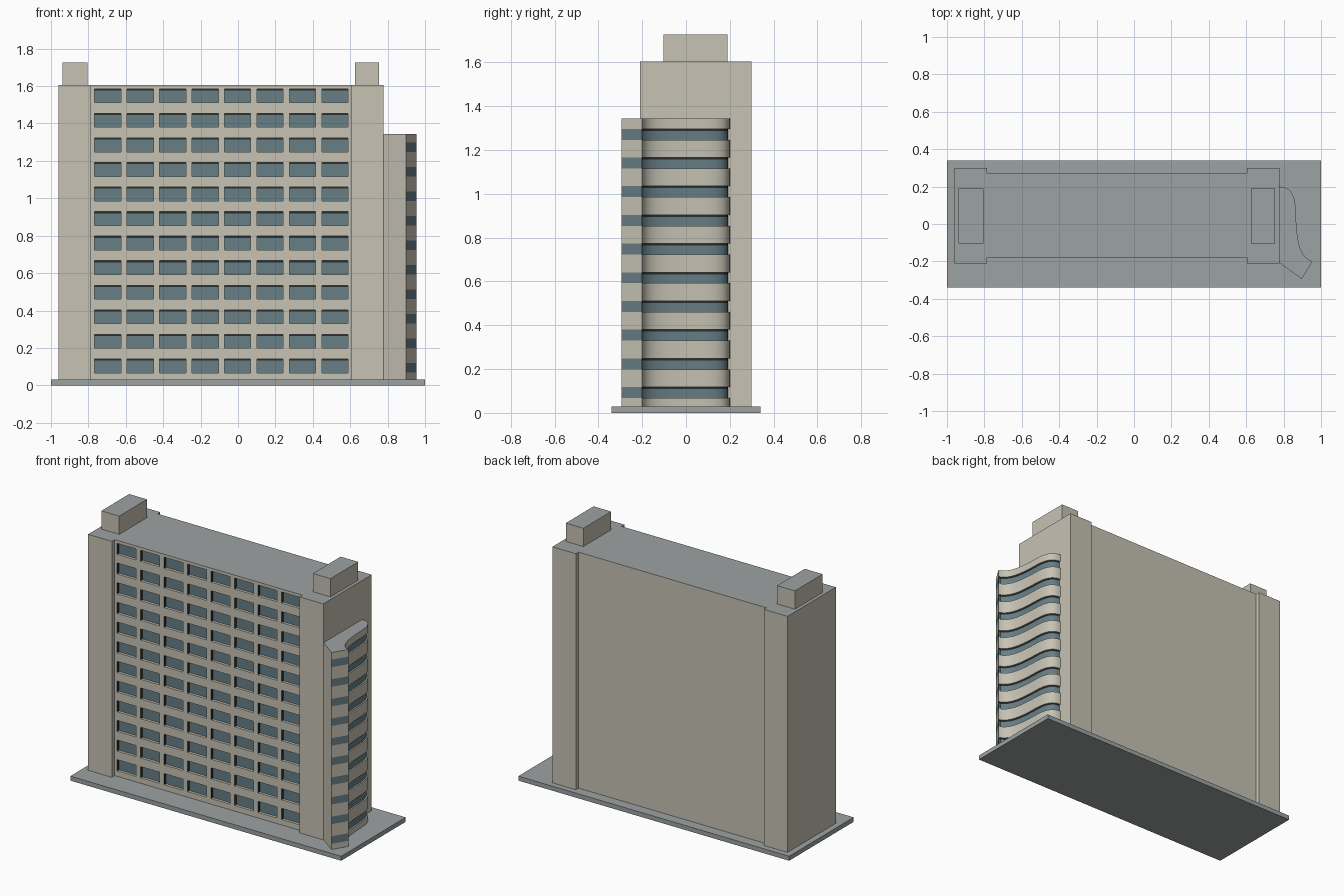
import bpy, bmesh
from mathutils import Vector
from mathutils.geometry import interpolate_bezier

if "Cube" in bpy.data.objects:
    bpy.data.objects.remove(bpy.data.objects["Cube"])


def material(name, rgb):
    m = bpy.data.materials.new(name)
    m.diffuse_color = (*rgb, 1)
    m.use_nodes = True
    m.node_tree.nodes["Principled BSDF"].inputs["Base Color"].default_value = m.diffuse_color
    return m


MATS = [material("beige wall", (0.57, 0.54, 0.455)),
        material("grey roof", (0.335, 0.365, 0.37)),
        material("blue glass", (0.135, 0.21, 0.235)),
        material("dark frame", (0.022, 0.028, 0.03))]
WALL, ROOF, GLASS, DARK = range(4)
GROUND, TOP = 0.03, 1.605


def finish(name, bm, smooth=False):
    me = bpy.data.meshes.new(name)
    bm.to_mesh(me)
    bm.free()
    for m in MATS:
        me.materials.append(m)
    ob = bpy.data.objects.new(name, me)
    bpy.context.collection.objects.link(ob)
    if smooth:
        bpy.ops.object.select_all(action='DESELECT')
        ob.select_set(True)
        bpy.context.view_layer.objects.active = ob
        bpy.ops.object.shade_smooth_by_angle(angle=0.6)
    return ob


def quad(bm, pts, mat):
    f = bm.faces.new([bm.verts.new(p) for p in pts])
    f.material_index = mat
    return f


def box_mesh(x0, x1, y0, y1, z0, z1, side=WALL):
    """Box whose upward face takes the roof colour."""
    bm = bmesh.new()
    bmesh.ops.create_cube(bm, size=1)
    for v in bm.verts:
        v.co = Vector(((x0 + x1) / 2 + v.co.x * (x1 - x0),
                       (y0 + y1) / 2 + v.co.y * (y1 - y0),
                       (z0 + z1) / 2 + v.co.z * (z1 - z0)))
    bm.normal_update()
    for f in bm.faces:
        f.material_index = ROOF if f.normal.z > 0.9 else side
    return bm


# Ground slab, end towers and rooftop plant rooms
finish("ground_slab", box_mesh(-1, 1, -0.34, 0.34, 0, GROUND, ROOF))
for side, x0, x1, p0, p1 in (("left", -0.96, -0.785, -0.937, -0.805),
                             ("right", 0.603, 0.777, 0.625, 0.755)):
    finish(side + "_tower", box_mesh(x0, x1, -0.21, 0.30, GROUND, TOP))
    finish(side + "_plant_room", box_mesh(p0, p1, -0.103, 0.19, TOP, 1.727))

# Main block with a grid of recessed windows in its front face
X0, X1, YF, DEPTH = -0.785, 0.603, -0.18, 0.018
bm = box_mesh(X0, X1, YF, 0.272, GROUND, TOP)
bmesh.ops.delete(bm, geom=[f for f in bm.faces if f.normal.y < -0.9], context='FACES_ONLY')
xs, zs = [X0], [GROUND]
for i in range(8):
    xs += [-0.766 + i * 0.1735, -0.766 + i * 0.1735 + 0.14]
for i in range(12):
    zs += [0.067 + i * 0.1313, 0.067 + i * 0.1313 + 0.074]
xs.append(X1)
zs.append(TOP)


def front(a, b, c, d, y, mat):
    quad(bm, [(a, y, c), (b, y, c), (b, y, d), (a, y, d)], mat)


for i, (a, b) in enumerate(zip(xs, xs[1:])):
    for j, (c, d) in enumerate(zip(zs, zs[1:])):
        if not (i % 2 and j % 2):
            front(a, b, c, d, YF, WALL)
            continue
        yb, h = YF + DEPTH, d - 0.009
        front(a, b, c, h, yb, GLASS)
        front(a, b, h, d, yb, DARK)
        # sill, head and jambs of the window recess
        quad(bm, [(a, YF, c), (b, YF, c), (b, yb, c), (a, yb, c)], WALL)
        quad(bm, [(a, yb, d), (b, yb, d), (b, YF, d), (a, YF, d)], DARK)
        quad(bm, [(a, YF, c), (a, yb, c), (a, yb, d), (a, YF, d)], DARK)
        quad(bm, [(b, yb, c), (b, YF, c), (b, YF, d), (b, yb, d)], DARK)
finish("main_block", bm)

# Curved side wing: S-shaped plan, ending in a pointed front corner
curve = [Vector(p) for p in interpolate_bezier((0.775, 0.2, 0), (0.88, 0.2, 0),
                                               (0.862, 0.07, 0), (0.868, 0, 0), 14)]
curve += [Vector(p) for p in interpolate_bezier((0.868, 0, 0), (0.874, -0.09, 0),
                                                (0.885, -0.18, 0), (0.955, -0.2, 0), 14)][1:]
inset = []
for i, p in enumerate(curve):
    t = (curve[min(i + 1, len(curve) - 1)] - curve[max(i - 1, 0)]).normalized()
    inset.append(p + Vector((t.y, -t.x, 0)) * 0.009)
inset[0].x = 0.775
inset[-1] = curve[-1]
TIP, ROOT = Vector((0.897, -0.294, 0)), Vector((0.775, -0.206, 0))


def wing_layer(bm, line, z0, z1, curve_mat, end_mat, caps):
    """One storey band of the wing, coloured by which side each face is on."""
    plan = line + [TIP, ROOT]
    n = len(plan)
    lo = [bm.verts.new((p.x, p.y, z0)) for p in plan]
    hi = [bm.verts.new((p.x, p.y, z1)) for p in plan]
    for i in range(n - 1):
        f = bm.faces.new((lo[i + 1], lo[i], hi[i], hi[i + 1]))
        f.material_index = (curve_mat if i < len(line) - 1 else
                            end_mat if i == len(line) - 1 else WALL)
    if caps:
        bm.faces.new(lo).material_index = WALL
        cap = bm.faces.new(hi[::-1])
        cap.material_index = ROOF if z1 > 1.34 else WALL


bm = bmesh.new()
z = GROUND
for i in range(10):
    g0 = 0.068 + i * 0.131
    g1 = g0 + 0.05
    wing_layer(bm, curve, z, g0, WALL, WALL, True)
    wing_layer(bm, inset, g0, g1 - 0.009, GLASS, GLASS, False)
    wing_layer(bm, inset, g1 - 0.009, g1, DARK, GLASS, False)
    z = g1
wing_layer(bm, curve, z, 1.345, WALL, WALL, True)
finish("curved_wing", bm, smooth=True)
